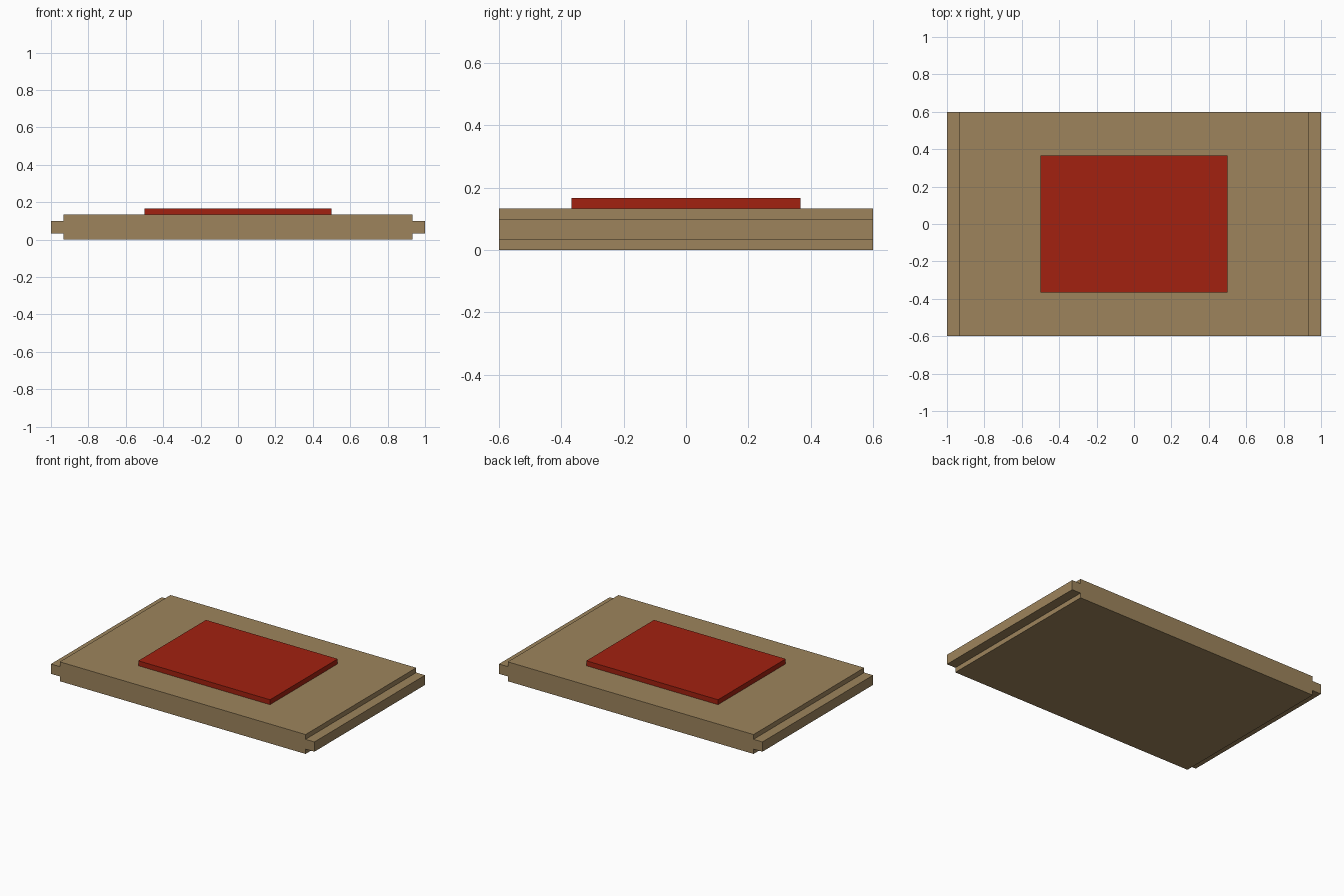
import bpy
import bmesh

if "Cube" in bpy.data.objects:
    bpy.data.objects.remove(bpy.data.objects["Cube"])


def material(name, color):
    m = bpy.data.materials.new(name)
    m.diffuse_color = (*color, 1.0)
    m.use_nodes = True
    m.node_tree.nodes["Principled BSDF"].inputs["Base Color"].default_value = m.diffuse_color
    return m


def extrude_profile(name, profile, half_depth, mat):
    """Extrude a closed x-z outline along y, centred on y = 0."""
    bm = bmesh.new()
    face = bm.faces.new([bm.verts.new((x, -half_depth, z)) for x, z in profile])
    ext = bmesh.ops.extrude_face_region(bm, geom=[face])
    verts = [g for g in ext["geom"] if isinstance(g, bmesh.types.BMVert)]
    bmesh.ops.translate(bm, vec=(0, 2 * half_depth, 0), verts=verts)
    bmesh.ops.recalc_face_normals(bm, faces=bm.faces)
    mesh = bpy.data.meshes.new(name)
    bm.to_mesh(mesh)
    bm.free()
    mesh.materials.append(mat)
    obj = bpy.data.objects.new(name, mesh)
    bpy.context.collection.objects.link(obj)
    return obj


tan = material("tan wood", (0.337, 0.231, 0.107))
red = material("red", (0.36, 0.015, 0.005))

# Board with a tongue along each short end
right = [(0.933, 0), (0.933, 0.033), (1, 0.033),
         (1, 0.1), (0.933, 0.1), (0.933, 0.133)]
left = [(-x, z) for x, z in reversed(right)]
extrude_profile("board", right + left, 0.6, tan)

# Raised red panel on top
panel = [(-0.5, 0.133), (0.5, 0.133), (0.5, 0.167), (-0.5, 0.167)]
extrude_profile("raised_panel", panel, 0.367, red)
